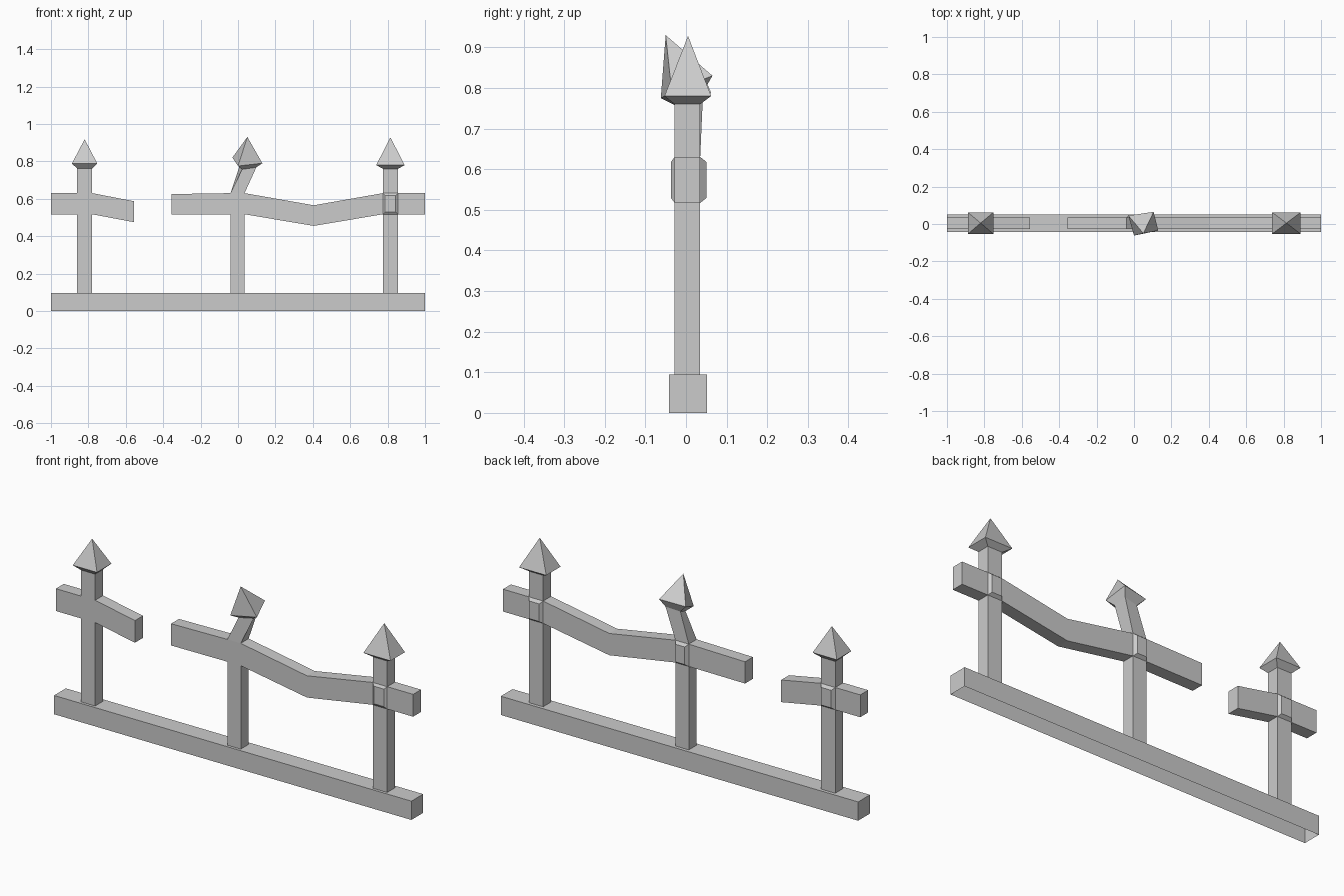
import bpy, bmesh

if "Cube" in bpy.data.objects:
    bpy.data.objects.remove(bpy.data.objects["Cube"])

Y0, Y1 = -0.028, 0.035      # front and back of posts and rails
Z0, Z1 = 0.517, 0.63        # rail band where it crosses a post


def ring_z(x0, x1, y0, y1, z):
    return [(x0, y0, z), (x1, y0, z), (x1, y1, z), (x0, y1, z)]


def ring_x(x, z0, z1):
    return [(x, Y0, z0), (x, Y1, z0), (x, Y1, z1), (x, Y0, z1)]


def ring_y(x0, x1, y, z0, z1):
    return [(x0, y, z0), (x1, y, z0), (x1, y, z1), (x0, y, z1)]


def loft(bm, rings, start=False, end=False, apex=None):
    """Skin quads between four-point rings, with optional caps or a point."""
    vs = [[bm.verts.new(p) for p in r] for r in rings]
    for a, b in zip(vs, vs[1:]):
        for i in range(4):
            j = (i + 1) % 4
            bm.faces.new((a[i], a[j], b[j], b[i]))
    if start:
        bm.faces.new(vs[0][::-1])
    if end:
        bm.faces.new(vs[-1])
    if apex:
        tip = bm.verts.new(apex)
        for i in range(4):
            bm.faces.new((vs[-1][i], vs[-1][(i + 1) % 4], tip))


def finish(name, bm):
    bmesh.ops.remove_doubles(bm, verts=bm.verts, dist=0.0005)
    bmesh.ops.recalc_face_normals(bm, faces=bm.faces)
    me = bpy.data.meshes.new(name)
    bm.to_mesh(me)
    bm.free()
    ob = bpy.data.objects.new(name, me)
    bpy.context.collection.objects.link(ob)


def post(name, x0, x1, head, apex, front_bulge):
    bm = bmesh.new()
    # shaft below the rail, then shaft and spear head above it
    loft(bm, [ring_z(x0, x1, Y0, Y1, 0.095), ring_z(x0, x1, Y0, Y1, Z0)])
    loft(bm, [ring_z(x0, x1, Y0, Y1, Z1)] + head, apex=apex)
    # joint plates: raised at the back, raised or flush at the front
    for y, out, raised in ((Y0, -0.037, front_bulge), (Y1, 0.05, True)):
        outer = ring_y(x0, x1, y, Z0, Z1)
        if raised:
            c = 0.012
            loft(bm, [outer, ring_y(x0 + c, x1 - c, out, Z0 + c, Z1 - c)], end=True)
        else:
            bm.faces.new([bm.verts.new(p) for p in outer])
    finish(name, bm)


def straight_head(x0, x1, flare, z_neck, z_flare):
    cx = (x0 + x1) / 2
    return [ring_z(x0, x1, Y0, Y1, z_neck),
            ring_z(cx - flare, cx + flare, -0.053, 0.062, z_flare)]


# ground beam, open underneath
bm = bmesh.new()
loft(bm, [ring_z(-1, 1, -0.042, 0.052, 0), ring_z(-1, 1, -0.042, 0.052, 0.095)], end=True)
finish("base_beam", bm)

# upright posts
post("left_post", -0.86, -0.78, straight_head(-0.86, -0.78, 0.068, 0.762, 0.788),
     (-0.82, 0.005, 0.918), False)
post("right_post", 0.775, 0.855, straight_head(0.775, 0.855, 0.076, 0.76, 0.78),
     (0.815, 0.005, 0.928), True)

# middle post with bent neck and twisted spear head
bent = [(0.0, -0.062, 0.775), (0.13, -0.035, 0.79), (0.105, 0.065, 0.83), (-0.03, 0.045, 0.82)]
neck = [(0.022, -0.027, 0.757), (0.098, -0.014, 0.768),
        (0.085, 0.042, 0.789), (0.010, 0.031, 0.780)]
post("middle_post", -0.04, 0.035, [neck, bent], (0.05, -0.05, 0.93), False)

# rail pieces between posts: (x, bottom, top) stations, start cap, end cap
rails = {
    "rail_left_end": ([(-1, Z0, Z1), (-0.86, Z0, Z1)], True, False),
    "rail_broken_left": ([(-0.78, Z0, Z1), (-0.557, 0.475, 0.587)], False, True),
    "rail_broken_middle": ([(-0.355, 0.515, 0.625), (-0.04, Z0, Z1)], True, False),
    "rail_sagging": ([(0.035, Z0, Z1), (0.405, 0.455, 0.565), (0.775, Z0, Z1)], False, False),
    "rail_right_end": ([(0.855, Z0, Z1), (1, Z0, Z1)], False, True),
}
for name, (stations, start, end) in rails.items():
    bm = bmesh.new()
    loft(bm, [ring_x(*s) for s in stations], start, end)
    finish(name, bm)
